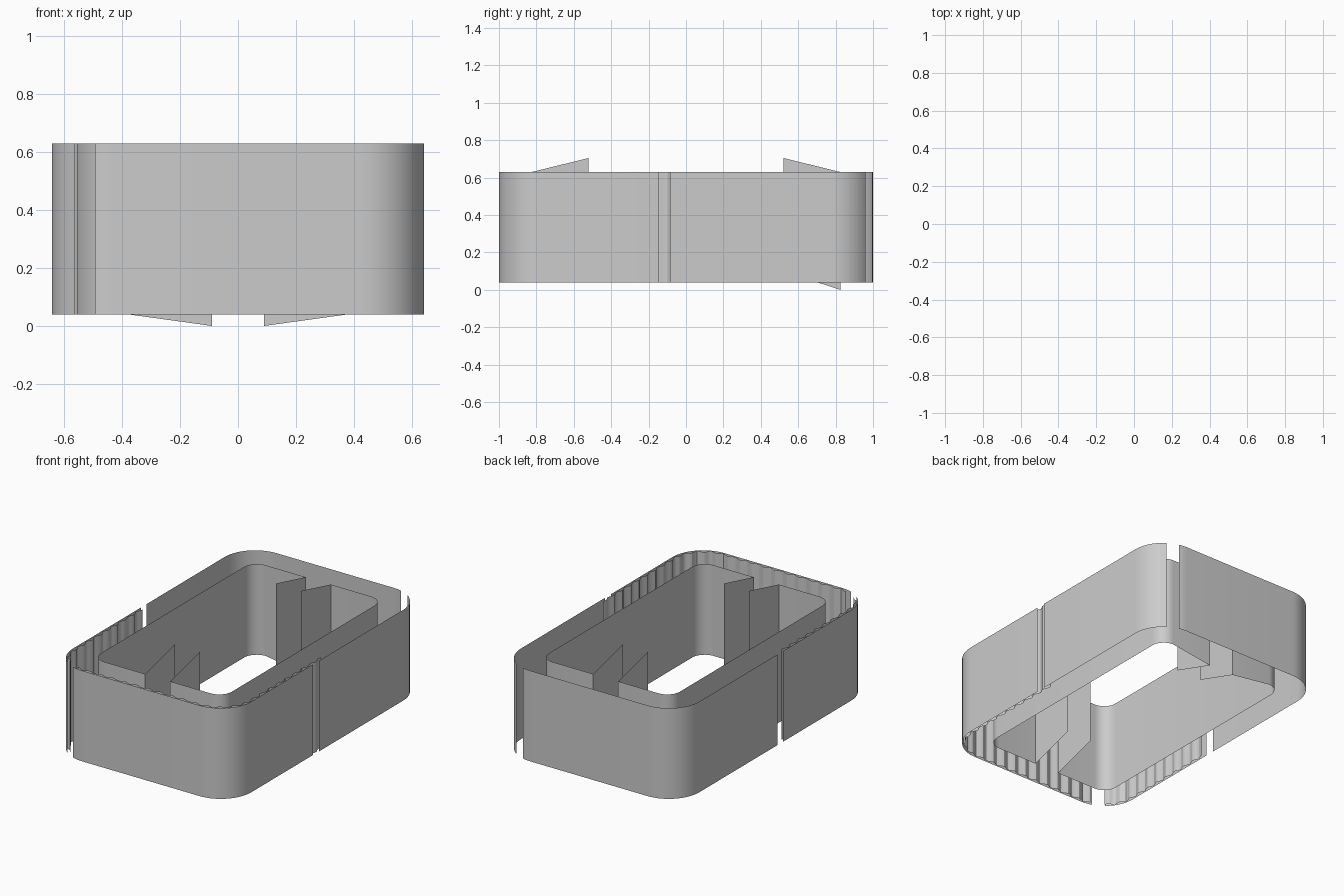
import bpy
from math import sin, cos, pi, radians, hypot

if "Cube" in bpy.data.objects:
    bpy.data.objects.remove(bpy.data.objects["Cube"])

ZB, ZT = 0.04, 0.63      # wall bottom and top
W, L, R = 0.643, 1.0, 0.22  # outer half width, half length, corner radius


def arc(cx, cy, r, a0, a1, n=14):
    return [(cx + r * cos(radians(a0 + (a1 - a0) * i / n)),
             cy + r * sin(radians(a0 + (a1 - a0) * i / n))) for i in range(n + 1)]


def ribbon(name, pts):
    """Thin upright wall along (x, y) or (x, y, bottom, top) points."""
    pts = [p if len(p) == 4 else (*p, ZB, ZT) for p in pts]
    verts = [v for x, y, b, t in pts for v in ((x, y, b), (x, y, t))]
    faces = [(2 * i, 2 * i + 2, 2 * i + 3, 2 * i + 1) for i in range(len(pts) - 1)]
    me = bpy.data.meshes.new(name)
    me.from_pydata(verts, [], faces)
    ob = bpy.data.objects.new(name, me)
    bpy.context.collection.objects.link(ob)
    bpy.context.view_layer.objects.active = ob
    ob.select_set(True)
    bpy.ops.object.shade_smooth_by_angle(angle=radians(30))
    ob.select_set(False)


def ripple(path, depth=0.016, amp=0.008, period=0.085, step=0.0142):
    """Resample a path (walked clockwise) and push it inward in small waves."""
    out, s = [], 0.0
    for (x0, y0), (x1, y1) in zip(path, path[1:]):
        d = hypot(x1 - x0, y1 - y0)
        n = max(1, round(d / step))
        for i in range(n):
            o = depth + amp * sin(2 * pi * (s + d * i / n) / period)
            nx, ny = (y1 - y0) / d, -(x1 - x0) / d
            out.append((x0 + (x1 - x0) * i / n + nx * o,
                        y0 + (y1 - y0) * i / n + ny * o))
        s += d
    return out


cx, cy = W - R, L - R

# outer wall, split at two opposite corners and by narrow side slits
front_path = [(W, -0.145)] + arc(cx, -cy, R, 0, -90) + arc(-cx, -cy, R, -90, -109, 4)
left_path = arc(-cx, -cy, R, -130, -180, 8) + [(-W, -0.08)]
ribbon("outer_wall_right", arc(cx, cy, R, 55, 0, 9) + [(W, -0.085)])
ribbon("outer_wall_front", front_path)
ribbon("outer_wall_back", arc(cx, cy, R, 76, 90, 3) + arc(-cx, cy, R, 90, 180) + [(-W, -0.02)])
ribbon("outer_wall_left", left_path)

# rippled lining behind the front half of the outer wall
ribbon("lining_front", ripple([(W, -0.04)] + front_path))
ribbon("lining_left", ripple(left_path))

# inner wall halves, each ending in two slanted flaps that turn inward
iw, il, ir = 0.47, 0.825, 0.09
for side, name in ((1, "inner_wall_right"), (-1, "inner_wall_left")):
    half = [(0.09, -0.52, 0.13, 0.705), (0.09, -il, ZB, ZT)]
    half += arc(iw - ir, -il + ir, ir, -90, 0, 8)
    half += arc(iw - ir, il - ir, ir, 0, 90, 8)
    half += [(0.09, il, 0.0, ZT), (0.09, 0.52, 0.1, 0.705)]
    ribbon(name, [(side * p[0], *p[1:]) for p in half])
